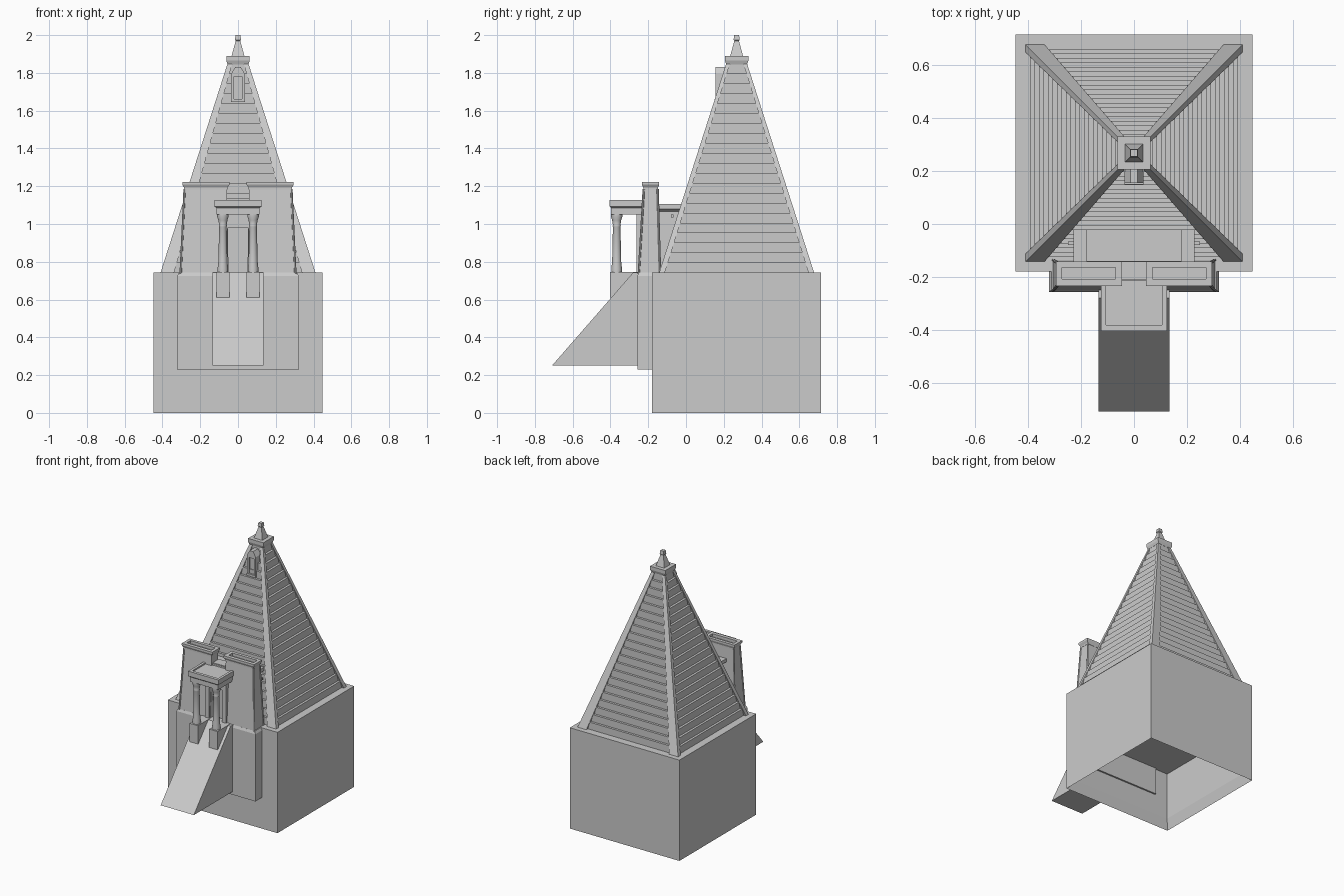
import bpy, bmesh, math
from mathutils import Vector

if "Cube" in bpy.data.objects:
    bpy.data.objects.remove(bpy.data.objects["Cube"])

PY = 0.268          # pyramid centre in y
BASE, TOP = 0.743, 1.85


def finish(name, bm):
    bmesh.ops.recalc_face_normals(bm, faces=bm.faces)
    me = bpy.data.meshes.new(name)
    bm.to_mesh(me)
    bm.free()
    ob = bpy.data.objects.new(name, me)
    bpy.context.collection.objects.link(ob)
    return ob


def loft(name, rings):
    """Stack of rectangles (x0, x1, y0, y1, z) joined by walls and capped."""
    bm = bmesh.new()
    loops = []
    for x0, x1, y0, y1, z in rings:
        x0, x1 = sorted((x0, x1))
        y0, y1 = sorted((y0, y1))
        loops.append([bm.verts.new((x, y, z)) for x, y in
                      ((x0, y0), (x1, y0), (x1, y1), (x0, y1))])
    for a, b in zip(loops, loops[1:]):
        for i in range(4):
            j = (i + 1) % 4
            bm.faces.new((a[i], a[j], b[j], b[i]))
    bm.faces.new(loops[0][::-1])
    bm.faces.new(loops[-1])
    return finish(name, bm)


def box(name, x0, x1, y0, y1, z0, z1):
    return loft(name, [(x0, x1, y0, y1, z0), (x0, x1, y0, y1, z1)])


def square(h, z):
    return (-h, h, PY - h, PY + h, z)


def prism(name, pts, axis, lo, hi):
    """Extrude a 2D profile along x ('x': pts are y,z) or y ('y': pts are x,z)."""
    bm = bmesh.new()
    def at(p, d):
        return (d, p[0], p[1]) if axis == 'x' else (p[0], d, p[1])
    a = [bm.verts.new(at(p, lo)) for p in pts]
    b = [bm.verts.new(at(p, hi)) for p in pts]
    bm.faces.new(a)
    bm.faces.new(b[::-1])
    for i in range(len(pts)):
        j = (i + 1) % len(pts)
        bm.faces.new((a[i], b[i], b[j], a[j]))
    return finish(name, bm)


def lathe(name, x, y, profile, n=16):
    bm = bmesh.new()
    rings = [[bm.verts.new((x + r * math.cos(2 * math.pi * i / n),
                            y + r * math.sin(2 * math.pi * i / n), z))
              for i in range(n)] for r, z in profile]
    for a, b in zip(rings, rings[1:]):
        for i in range(n):
            j = (i + 1) % n
            bm.faces.new((a[i], a[j], b[j], b[i])).smooth = True
    bm.faces.new(rings[0][::-1])
    bm.faces.new(rings[-1])
    return finish(name, bm)


def rod(name, p, q, r=0.006, n=8):
    p, q = Vector(p), Vector(q)
    bm = bmesh.new()
    bmesh.ops.create_cone(bm, cap_ends=True, segments=n, radius1=r, radius2=r,
                          depth=(q - p).length)
    rot = (q - p).to_track_quat('Z', 'Y').to_matrix().to_4x4()
    bmesh.ops.transform(bm, matrix=rot, verts=bm.verts)
    bmesh.ops.translate(bm, vec=(p + q) / 2, verts=bm.verts)
    return finish(name, bm)


def half(z):        # pyramid half width at a height
    return 0.41 - 0.355 * (z - BASE) / (TOP - BASE)


# Podium, hollow underneath
loft("podium", [square(0.430, 0.43), square(0.430, 0.08), square(0.447, 0.0),
                square(0.447, BASE)])

# Stepped pyramid
rings, n = [], 21
dz = (TOP - BASE) / n
for i in range(n):
    z = BASE + i * dz
    h = half(z) - 0.018
    rings += [square(h, z), square(h, z + dz)]
loft("pyramid_steps", rings)

# Sloping corner ribs
for sx in (-1, 1):
    for sy in (-1, 1):
        r = []
        for z, wx, wy in ((BASE, 0.072, 0.03), (TOP, 0.025, 0.02)):
            h = half(z)
            r.append((sx * h, sx * (h - wx), PY + sy * h, PY + sy * (h - wy), z))
        loft("corner_rib", r)

# Cap and finial
loft("cap", [square(0.055, 1.845), square(0.062, 1.865), square(0.062, 1.89)])
loft("finial", [square(0.034, 1.89), square(0.012, 1.97), square(0.016, 1.975),
                square(0.013, 2.0)])

# Gabled niche near the top, with a sunk opening between its jambs
for s in (-1, 1):
    box("niche_jamb", s * 0.02, s * 0.036, 0.155, 0.22, 1.65, 1.78)
prism("niche_gable", [(-0.036, 1.78), (0.036, 1.78), (0.036, 1.795),
                      (0.014, 1.832), (-0.014, 1.832), (-0.036, 1.795)], 'y', 0.155, 0.25)
box("niche_back", -0.022, 0.022, 0.168, 0.23, 1.66, 1.79)
box("niche_sill", -0.036, 0.036, 0.15, 0.2, 1.645, 1.662)

# Gate pedestal and ramp
loft("gate_pedestal", [(-0.322, 0.322, -0.257, -0.15, 0.23),
                       (-0.322, 0.322, -0.257, -0.15, 0.725),
                       (-0.312, 0.312, -0.25, -0.13, BASE)])
prism("ramp", [(-0.708, 0.252), (-0.2, 0.252), (-0.2, BASE), (-0.28, BASE)],
      'x', -0.135, 0.135)

for s in (-1, 1):
    # Pylon tower with flared cornice and sunk roof
    loft("pylon", [(s * 0.306, s * 0.05, -0.25, -0.137, 0.735),
                   (s * 0.283, s * 0.058, -0.224, -0.15, 1.185)])
    loft("pylon_cornice", [
        (s * 0.285, s * 0.056, -0.226, -0.148, 1.182),
        (s * 0.285, s * 0.056, -0.226, -0.148, 1.192),
        (s * 0.295, s * 0.046, -0.234, -0.142, 1.208),
        (s * 0.295, s * 0.046, -0.234, -0.142, 1.222),
        (s * 0.272, s * 0.07, -0.208, -0.165, 1.222),
        (s * 0.272, s * 0.07, -0.208, -0.165, 1.2)])
    for y0, y1 in ((-0.25, -0.224), (-0.137, -0.15)):
        rod("pylon_corner_moulding", (s * 0.304, y0, 0.735), (s * 0.283, y1, 1.185))

    # Portico column on its block
    x = s * 0.08
    box("column_block", x - 0.034, x + 0.034, -0.402, -0.25, 0.61, BASE + 0.002)
    lathe("column", x, -0.367, [(0.028, BASE), (0.028, 0.765), (0.024, 0.80),
                                (0.02, 0.985), (0.022, 0.99), (0.02, 0.995),
                                (0.024, 1.02), (0.03, 1.038), (0.03, 1.052)])
    # Rear jamb beside the door
    box("door_jamb", s * 0.055, s * 0.085, -0.262, -0.19, BASE - 0.01, 1.05)
    # Water spout on the chamber side
    box("spout", s * 0.19, s * 0.25, -0.08, -0.066, 1.035, 1.05)

# Doorway between the pylons
box("door_lintel", -0.085, 0.085, -0.262, -0.19, 0.98, 1.05)
box("door", -0.06, 0.06, -0.215, -0.19, BASE - 0.01, 1.0)
loft("gate_top", [(-0.06, 0.06, -0.2, -0.15, 0.98), (-0.06, 0.06, -0.2, -0.15, 1.10),
                  (-0.06, 0.06, -0.212, -0.142, 1.12), (-0.06, 0.06, -0.212, -0.142, 1.135)])

# Portico roof with sunk top
loft("portico_roof", [
    (-0.115, 0.115, -0.396, -0.2, 1.05), (-0.115, 0.115, -0.396, -0.2, 1.085),
    (-0.124, 0.124, -0.404, -0.2, 1.092), (-0.124, 0.124, -0.404, -0.2, 1.128),
    (-0.105, 0.105, -0.382, -0.215, 1.128), (-0.105, 0.105, -0.382, -0.215, 1.118)])

# Chamber behind the pylons
loft("chamber", [
    (-0.205, 0.205, -0.145, 0.05, BASE), (-0.2, 0.2, -0.145, 0.05, 1.065),
    (-0.228, 0.228, -0.145, 0.05, 1.08), (-0.228, 0.228, -0.145, 0.05, 1.105),
    (-0.18, 0.18, -0.14, 0.04, 1.105), (-0.18, 0.18, -0.14, 0.04, 1.09)])
